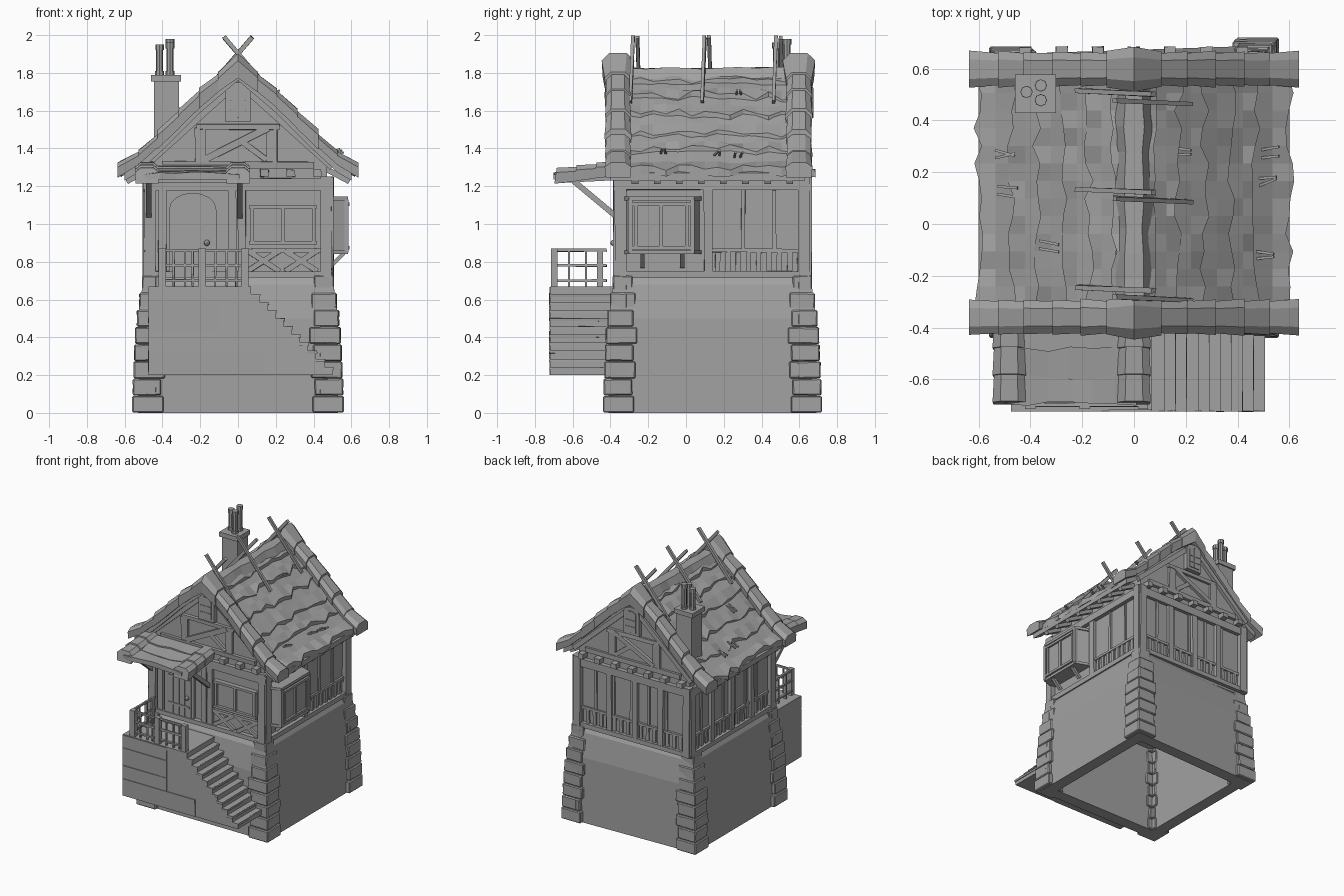
import bpy, bmesh, math, random
from mathutils import Vector, Matrix

random.seed(4)
if "Cube" in bpy.data.objects:
    bpy.data.objects.remove(bpy.data.objects["Cube"])
rnd = random.uniform
parts = {}
CY = 0.14  # centre of the house along y


def part(name):
    return parts.setdefault(name, bmesh.new())


def block(name, matrix, jit=0.0):
    for v in bmesh.ops.create_cube(part(name), size=1, matrix=matrix)["verts"]:
        v.co += Vector((rnd(-jit, jit), rnd(-jit, jit), rnd(-jit, jit)))


def box(name, p, q, jit=0.0):
    p, q = Vector(p), Vector(q)
    size = [abs(c) for c in q - p]
    block(name, Matrix.Translation((p + q) / 2) @ Matrix.Diagonal((*size, 1)), jit)


def beam(name, p, q, w, h=None, jit=0.0):
    p, q = Vector(p), Vector(q)
    rot = (q - p).to_track_quat('Z', 'Y').to_matrix().to_4x4()
    block(name, Matrix.Translation((p + q) / 2) @ rot
          @ Matrix.Diagonal((w, h or w, (q - p).length, 1)), jit)


def loft(name, rings):
    bm = part(name)
    rows = [[bm.verts.new(p) for p in r] for r in rings]
    n = len(rows[0])
    for a, b in zip(rows, rows[1:]):
        for i in range(n):
            j = (i + 1) % n
            bm.faces.new((a[i], a[j], b[j], b[i]))
    bm.faces.new(rows[0])
    bm.faces.new(rows[-1])


def roll(name, p, q, u, v, s0, s1):
    # thick faceted edge roll with a six-sided section
    sec = [(-.07, -.04), (-.075, .03), (-.04, .06), (.04, .06), (.075, .03), (.07, -.04)]
    u, v = Vector(u), Vector(v)
    loft(name, [[Vector(c) + (u * a + v * b) * s for a, b in sec] for c, s in ((p, s0), (q, s1))])


def wall(side, a, z, d):
    return {"F": (a, -.35 - d, z), "B": (a, .63 + d, z),
            "R": (.47 + d, a, z), "L": (-.47 - d, a, z)}[side]


def plate(name, side, a0, a1, z0, z1, d0=-.01, d1=.02, jit=0.0):
    box(name, wall(side, a0, z0, d0), wall(side, a1, z1, d1), jit)


def brace(name, side, a0, z0, a1, z1, w=.03):
    beam(name, wall(side, a0, z0, .005), wall(side, a1, z1, .005), w, w, .002)


def arch(name, side, a0, a1, z0, z1, d):
    r, mid = (a1 - a0) / 2, (a0 + a1) / 2
    pts = [(a0, z0), (a1, z0)] + [(mid + r * math.cos(t * math.pi / 8),
                                   z1 - r * .7 + r * .7 * math.sin(t * math.pi / 8)) for t in range(9)]
    loft(name, [[wall(side, a, z, e) for a, z in pts] for e in (-.01, d)])


def window(name, side, a0, a1, z0, z1, d=0.0, panes=2):
    plate(name + "_glass", side, a0, a1, z0, z1, d - .02, d + .004)
    w = .018
    for z in (z0, z1):
        plate(name, side, a0 - w, a1 + w, z - w / 2, z + w / 2, d - .02, d + .025)
    for i in range(panes + 1):
        a = a0 + (a1 - a0) * i / panes
        plate(name, side, a - w / 2, a + w / 2, z0, z1, d - .02, d + .02)


# hollow stone base, slightly out of square at one back corner
def skew(sx, sy):
    return -.035 if sx < 0 < sy else 0


def square(hx, hy, z):
    return [(sx * hx, CY + sy * hy + skew(sx, sy), z) for sx, sy in ((-1, -1), (1, -1), (1, 1), (-1, 1))]


loft("stone_base", [square(.44, .46, .66), square(.44, .46, 0), square(.53, .55, 0),
                    square(.53, .55, .5), square(.505, .525, .68), square(.48, .5, .73)])

# L-shaped corner stones, tapering towards the top
for i in range(8):
    out = .56 - (0, .004, .008, .012, .016, .025, .038, .052)[i]
    w = (.165 if i % 2 == 0 else .15) - max(0, i - 4) * .015
    deep = min(w, out - .43)
    for sx in (-1, 1):
        for sy in (-1, 1):
            y = CY + skew(sx, sy)
            for wx, wy in ((w, deep), (deep, w)):
                box("corner_stones", (sx * out, y + sy * (out + .02), i * .091 + .002),
                    (sx * (out - wx), y + sy * (out + .02 - wy), i * .091 + .089), .002 if i else 0)

# landing, stone slabs and stairs
box("landing", (-.475, -.718, .2), (.07, -.38, .67))
for x0, x1, z0, z1 in ((-.475, -.1, .57, .665), (-.475, -.1, .435, .567), (-.475, .14, .2, .33),
                       (-.475, -.1, .333, .432)):
    box("landing_slabs", (x0, -.724, z0 + .001), (x1, -.70, z1), .001)
for i in range(10):
    x, z = .07 + i * .043, .63 - i * .043
    box("stairs", (x, -.717, .2), (x + .043, -.38, z))
    box("stair_treads", (x - .003, -.724, z - .015), (x + .048, -.38, z), .002)

# landing railing
for x in (-.40, -.19, .035):
    box("railing", (x - .02, -.715, .67), (x + .02, -.68, .87))
for x in (-.34, -.28, -.24, -.12, -.06, -.01):
    box("railing", (x - .005, -.702, .67), (x + .005, -.692, .86), .002)
for z in (.86, .78, .70):
    box("railing", (-.42, -.705, z - .006), (.04, -.69, z + .008), .002)
    box("railing", (-.417, -.70, z - .006), (-.403, -.42, z + .008), .002)
for y, w in ((-.62, .006), (-.53, .006), (-.455, .016)):
    box("railing", (-.42, y - w, .67), (-.4, y + w, .87))

# upper storey with gables, following the roof curve
curve = [(0, 1.80), (.2, 1.63), (.38, 1.45), (.53, 1.31), (.68, 1.225)]


def roof_z(x):
    x = abs(x)
    for (xa, za), (xb, zb) in zip(curve, curve[1:]):
        if x <= xb or xb == curve[-1][0]:
            return za + (zb - za) * (x - xa) / (xb - xa)


xs = [-.47, -.38, -.2, 0, .2, .38, .47]
shape = [(.47, .7), (-.47, .7)] + [(x, roof_z(x) - .04) for x in xs]
loft("house_walls", [[(x, y, z) for x, z in shape] for y in (-.35, .63)])
under = [-.60, -.53, -.38, -.2, 0, .2, .38, .53, .60]
shape = [(x, roof_z(x)) for x in under] + [(x, roof_z(x) - .04) for x in reversed(under)]
loft("roof_boards", [[(x, y, z) for x, z in shape] for y in (-.40, .63)])

# timber frame on all four walls
for side in "FBRL":
    lo, hi = (-.47, .47) if side in "FB" else (-.35, .63)
    for z0, z1 in ((.715, .75), (1.18, 1.24)):
        plate("timber_beams", side, lo - .03, hi + .03, z0, z1, -.01, .03, .003)
    mids = {"F": (-.4, -.03, .02), "B": (-.02, .2, -.24), "R": (.117,), "L": (.14, -.1, .38)}[side]
    for a in (lo + .005, hi - .005):
        plate("timber_posts", side, a - .03, a + .03, .72, 1.25, -.01, .035, .003)
    for a in mids:
        plate("timber_posts", side, a - .022, a + .022, .74, 1.2, -.01, .025, .003)
    if side != "F":
        start = .14 if side == "R" else lo + .04
        plate("wall_rails", side, start, hi, .85, .87, -.01, .015, .002)
        n = round((hi - start) / .055)
        for i in range(n):
            a = start + (i + .5) * (hi - start) / n
            plate("wall_balusters", side, a - .013, a + .013, .75, .85, -.01, .012, .002)
        n = round((hi - start) / .14)
        for i in range(1, n):
            a = start + i * (hi - start) / n
            plate("wall_planks", side, a - .01, a + .01, .87, 1.18, -.01, .01, .002)

# gable timbers, joist ends and attic windows
for side in "FB":
    plate("gable_timbers", side, -.40, .40, 1.295, 1.33, -.01, .02, .003)
    plate("gable_timbers", side, -.22, .22, 1.5, 1.53, -.01, .02, .003)
    for a in (-.2, .18):
        plate("gable_timbers", side, a - .028, a + .028, 1.32, 1.51, -.01, .018, .003)
    brace("gable_timbers", side, -.18, 1.34, .16, 1.51, .035)
    brace("gable_timbers", side, .15, 1.34, .03, 1.43, .03)
    for s in (-1, 1):
        beam("gable_timbers", wall(side, 0, 1.75, .01), wall(side, s * .5, 1.30, .01), .03, .035)
    arch("attic_frame", side, -.065, .065, 1.54, 1.75, .036)
    arch("attic_window", side, -.043, .043, 1.56, 1.725, .042)
    plate("attic_bars", side, -.004, .004, 1.56, 1.72, 0, .046)
    for z in (1.6, 1.65):
        plate("attic_bars", side, -.043, .043, z, z + .007, 0, .046)
    for i in range(7):
        a = -.42 + i * .14
        plate("joist_ends", side, a - .022, a + .022, 1.25, 1.288, -.01, .054, .003)

# front door, front window and cross braces below it
arch("door_frame", "F", -.365, -.115, .72, 1.165, .02)
arch("door", "F", -.345, -.135, .72, 1.145, .026)
for a in (-.29, -.24, -.19):
    plate("door_strips", "F", a - .004, a + .004, .73, 1.12, 0, .031)
for z in (.82, 1.03):
    plate("door_strips", "F", -.33, -.15, z, z + .015, 0, .032)
bmesh.ops.create_uvsphere(part("door_knob"), u_segments=8, v_segments=6, radius=.016,
                          matrix=Matrix.Translation((-.165, -.385, .9)))
window("front_window", "F", .075, .4, .9, 1.09, .01)
plate("wall_rails", "F", .03, .45, .85, .87, -.01, .02, .002)
for a, b in ((.05, .22), (.25, .42)):
    brace("front_braces", "F", a, .75, b, .86)
    brace("front_braces", "F", a, .86, b, .75)

# bay window on brackets
bay = ((.46, -.33), (.575, -.295), (.575, .035), (.46, .075))
loft("bay_body", [[(x, y, z) for x, y in bay] for z in (.85, 1.13)])
for z in (.84, 1.125):
    loft("bay_trim", [[(x + .008, -.13 + (y + .13) * 1.04, e) for x, y in bay] for e in (z, z + .02)])
window("bay_window", "R", -.265, .005, .875, 1.105, .095)
for x, y in bay:
    beam("bay_trim", (x, y, .85), (x, y, 1.13), .022)
for y in (-.23, -.02):
    beam("bay_brackets", (.49, y, .775), (.56, y, .845), .022)

# roof tile courses with ragged, uneven lower edges
rows = [.0, .08, .17, .27, .37, .47, .6]
for s in (-1, 1):
    for x0, x1 in zip(rows, rows[1:]):
        rings = []
        for k in range(14):
            y, x, lift = -.31 + k * .068, x1 + rnd(-.015, .025), rnd(.015, .045)
            top, mid = max(0, x0 - .02), (x0 + x1) / 2
            rings.append([(s * top, y, roof_z(top) + .008), (s * mid, y, roof_z(mid) + rnd(.012, .03)),
                          (s * x, y, roof_z(x) + lift), (s * x, y, roof_z(x) - .01),
                          (s * top, y, roof_z(top) - .02)])
        loft("roof_tiles", rings)
rings = []
for k in range(10):
    w, y = rnd(.06, .085), -.31 + k * .098
    rings.append([(-w, y, roof_z(w) + .02), (-w * .5, y, 1.82 + rnd(0, .015)), (w * .5, y, 1.82 + rnd(0, .015)),
                  (w, y, roof_z(w) + .02), (0, y, 1.76)])
loft("ridge_cap", rings)

# thick rolls along the gable edges, mitred at the peak and slimmer at the eaves
steps = [0, .1, .2, .31, .42, .52, .632]
for y in (-.36, .598):
    for s in (-1, 1):
        for xa, xb in zip(steps, steps[1:]):
            s0 = .82 if xa else 1.15
            tall = 1.15 if xa < .4 else .85
            roll("gable_rolls", (s * xa, y, roof_z(xa) + .025), (s * (xb + .006), y, roof_z(xb) + .025),
                 (0, 1, 0), (0, 0, tall), s0, rnd(.86, .96))

# rafter ends under the eaves
for s in (-1, 1):
    for i in range(8):
        y = -.27 + i * .117
        beam("rafter_ends", (s * .45, y, 1.30), (s * .59, y, 1.225), .035, .03)

# crossed poles over the ridge and loose twigs
for y in (-.27, .11, .49):
    for s in (-1, 1):
        beam("ridge_poles", (s * .075, y + s * .012, 1.99), (-s * .22, y + s * .025, 1.645), .018, .022, .003)
for x, y in ((.5, -.12), (.52, .27), (.18, .28), (-.33, -.08), (-.49, .13), (-.5, .27), (.51, .16)):
    for t in (-.015, .015):
        beam("roof_twigs", (x - .035, y + t, roof_z(x) + .03),
             (x + .04, y + t * rnd(-1, 2), roof_z(x) + .06), .01)

# chimney with three pots
box("chimney", (-.445, .44, 1.36), (-.312, .568, 1.77))
box("chimney", (-.34, .47, 1.4), (-.31, .54, 1.62))
box("chimney_cap", (-.46, .428, 1.755), (-.302, .578, 1.79))
for x, y, h in ((-.415, .51, 1.95), (-.36, .535, 1.98), (-.36, .478, 1.96)):
    for r, z0, z1 in ((.018, 1.78, h), (.023, h - .03, h), (.024, 1.78, 1.81)):
        bmesh.ops.create_cone(part("chimney_pots"), cap_ends=True, segments=8, radius1=r, radius2=r,
                              depth=z1 - z0, matrix=Matrix.Translation((x, y, (z0 + z1) / 2)))

# porch roof, edge rolls and struts
for i in range(3):
    y0, y1 = -.37 - i * .105, -.485 - i * .105
    z0, z1 = 1.312 - i * .017, 1.30 - i * .017
    rings = []
    for k in range(7):
        x, y = -.5 + k * .085, y1 + rnd(-.01, .015)
        rings.append([(x, y0, z0), (x, y, z1 + rnd(-.005, .01)), (x, y, z1 - .03), (x, y0, z0 - .03)])
    loft("porch_tiles", rings)
for x in (-.482, .0):
    for i in range(3):
        roll("porch_rolls", (x, -.37 - i * .105, 1.285 - i * .014), (x, -.482 - i * .105, 1.275 - i * .014),
             (1, 0, 0), (0, .15, .98), .78, .86)
    beam("porch_struts", (x + .01, -.37, 1.04), (x + .01, -.61, 1.24), .03)
    beam("porch_struts", (x + .01, -.36, 1.25), (x + .01, -.66, 1.235), .035)
box("porch_struts", (-.52, -.62, 1.22), (.03, -.59, 1.25))

# one stone-grey material and final objects
mat = bpy.data.materials.new("plain_grey")
mat.use_nodes = True
grey = (.36, .36, .36, 1)
mat.diffuse_color = grey
mat.node_tree.nodes["Principled BSDF"].inputs["Base Color"].default_value = grey
for name, bm in parts.items():
    bmesh.ops.recalc_face_normals(bm, faces=bm.faces)
    mesh = bpy.data.meshes.new(name)
    bm.to_mesh(mesh)
    bm.free()
    mesh.materials.append(mat)
    obj = bpy.data.objects.new(name, mesh)
    bpy.context.collection.objects.link(obj)
    if name == "corner_stones":
        bevel = obj.modifiers.new("worn_edges", 'BEVEL')
        bevel.width = .006
